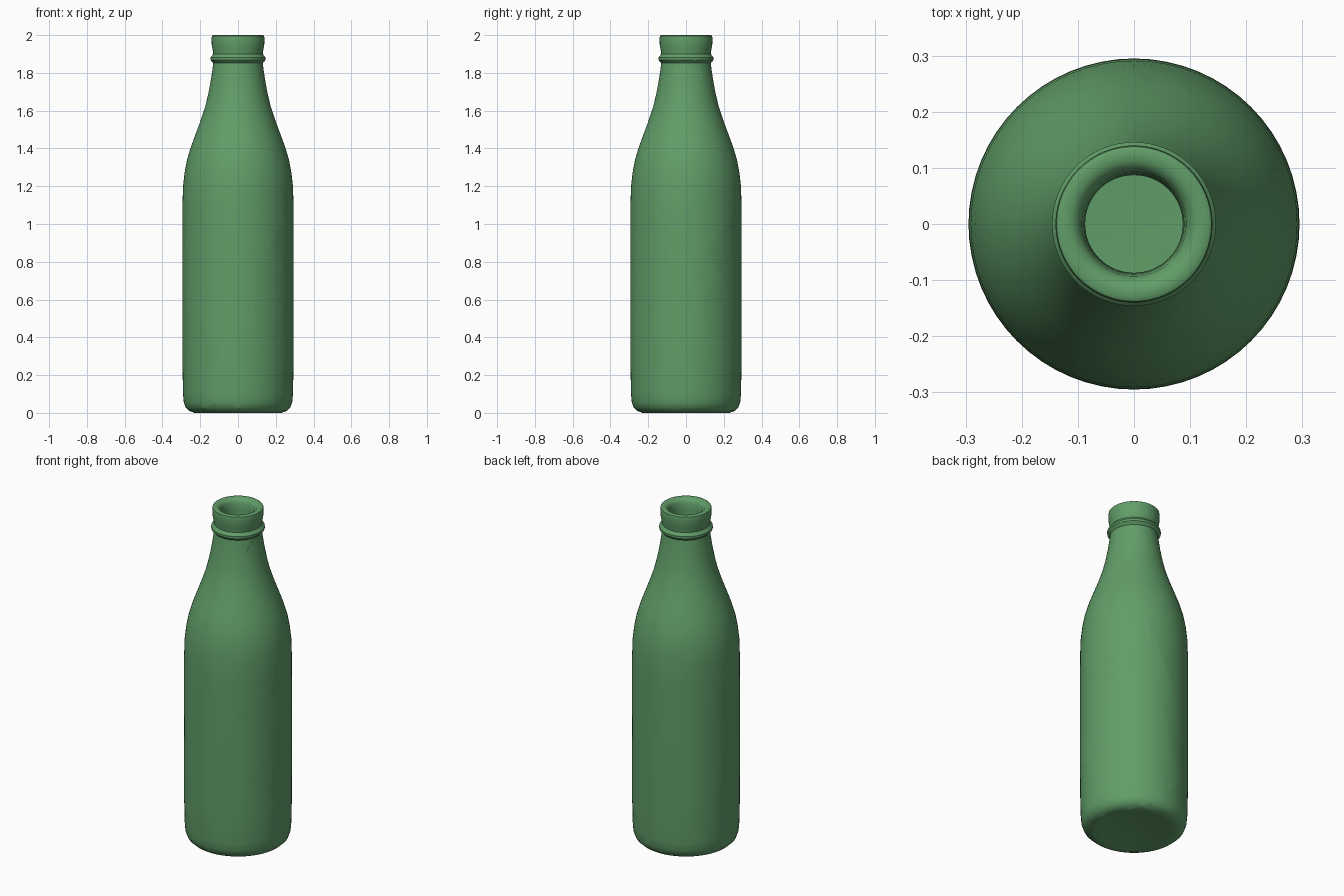
import bpy, bmesh
from math import sin, cos, radians, pi
from mathutils import Vector

if "Cube" in bpy.data.objects:
    bpy.data.objects.remove(bpy.data.objects["Cube"])

# Closed glass profile (radius, z): underside, outer wall, lip, inner wall, floor
PROFILE = [
    (0, .02), (.12, .017), (.20, .004), (.23, 0), (.258, .010), (.277, .028), (.287, .055),
    (.291, .10), (.294, .25), (.295, .70), (.294, 1.10), (.291, 1.20), (.283, 1.27),
    (.270, 1.34), (.249, 1.41), (.223, 1.48), (.197, 1.55), (.174, 1.62), (.157, 1.69),
    (.144, 1.76), (.135, 1.82), (.131, 1.853), (.138, 1.860), (.146, 1.869), (.146, 1.882),
    (.138, 1.891), (.131, 1.900), (.134, 1.92), (.139, 1.95), (.140, 1.985), (.138, 1.996),
    (.132, 2.0), (.112, 1.998), (.100, 1.99), (.093, 1.975), (.089, 1.94), (.087, 1.82),
    (.097, 1.75), (.110, 1.68), (.128, 1.60), (.155, 1.52), (.182, 1.445), (.209, 1.37),
    (.228, 1.30), (.240, 1.22), (.244, 1.10), (.244, .15), (.236, .095), (.215, .068),
    (.18, .062), (0, .066)]

# Shard centres on the wall: (angle from the front towards +x, height)
CENTRES = [
    (259, 1.38), (100, 1.24),                              # neck and shoulder
    (10, 1.04), (100, .99), (214, .98),                    # upper body
    (74, .834), (88, .709), (109, .721), (139, .817),      # middle, small chips
    (49.5, .665), (-14, .68), (222, .62), (79, .527), (126, .558),
    (42, .28), (-76, .26), (125, .23)]                     # lower body

glass = bpy.data.materials.new("green_glass")
glass.diffuse_color = (.12, .34, .14, 1)
glass.use_nodes = True
glass.node_tree.nodes["Principled BSDF"].inputs["Base Color"].default_value = glass.diffuse_color


def lathe(profile, steps=64):
    bm = bmesh.new()
    verts = [bm.verts.new((r, 0, z)) for r, z in profile]
    edges = [bm.edges.new(pair) for pair in zip(verts, verts[1:])]
    bmesh.ops.spin(bm, geom=verts + edges, cent=(0, 0, 0), axis=(0, 0, 1),
                   angle=2 * pi, steps=steps, use_duplicate=False)
    bmesh.ops.remove_doubles(bm, verts=bm.verts[:], dist=1e-4)
    bmesh.ops.recalc_face_normals(bm, faces=bm.faces[:])
    return bm


def cut_cell(bm, seed, others):
    """Keep only the glass closer to seed than to any other seed."""
    for other in others:
        normal = (other - seed).normalized()
        cut = bmesh.ops.bisect_plane(
            bm, geom=bm.verts[:] + bm.edges[:] + bm.faces[:], dist=1e-6,
            plane_co=(seed + other) / 2, plane_no=normal, clear_outer=True)
        rim = [e for e in cut["geom_cut"]
               if isinstance(e, bmesh.types.BMEdge) and e.is_boundary]
        if rim:
            bmesh.ops.triangle_fill(bm, edges=rim, normal=normal, use_beauty=True)
    bmesh.ops.recalc_face_normals(bm, faces=bm.faces[:])


seeds = [Vector((.29 * sin(radians(a)), -.29 * cos(radians(a)), z)) for a, z in CENTRES]
seeds.append(Vector((-.04, .04, -.02)))                    # base shard

# Break the bottle into fitted shards
bottle = lathe(PROFILE)
for i, seed in enumerate(seeds):
    shard = bottle.copy()
    near = sorted((s for s in seeds if s is not seed), key=lambda s: (s - seed).length)
    cut_cell(shard, seed, near)
    if shard.faces:
        mesh = bpy.data.meshes.new(f"bottle_shard_{i + 1:02d}")
        shard.to_mesh(mesh)
        mesh.materials.append(glass)
        obj = bpy.data.objects.new(mesh.name, mesh)
        bpy.context.collection.objects.link(obj)
        obj.select_set(True)
        bpy.context.view_layer.objects.active = obj
    shard.free()
bottle.free()
bpy.ops.object.shade_smooth_by_angle(angle=radians(40))
